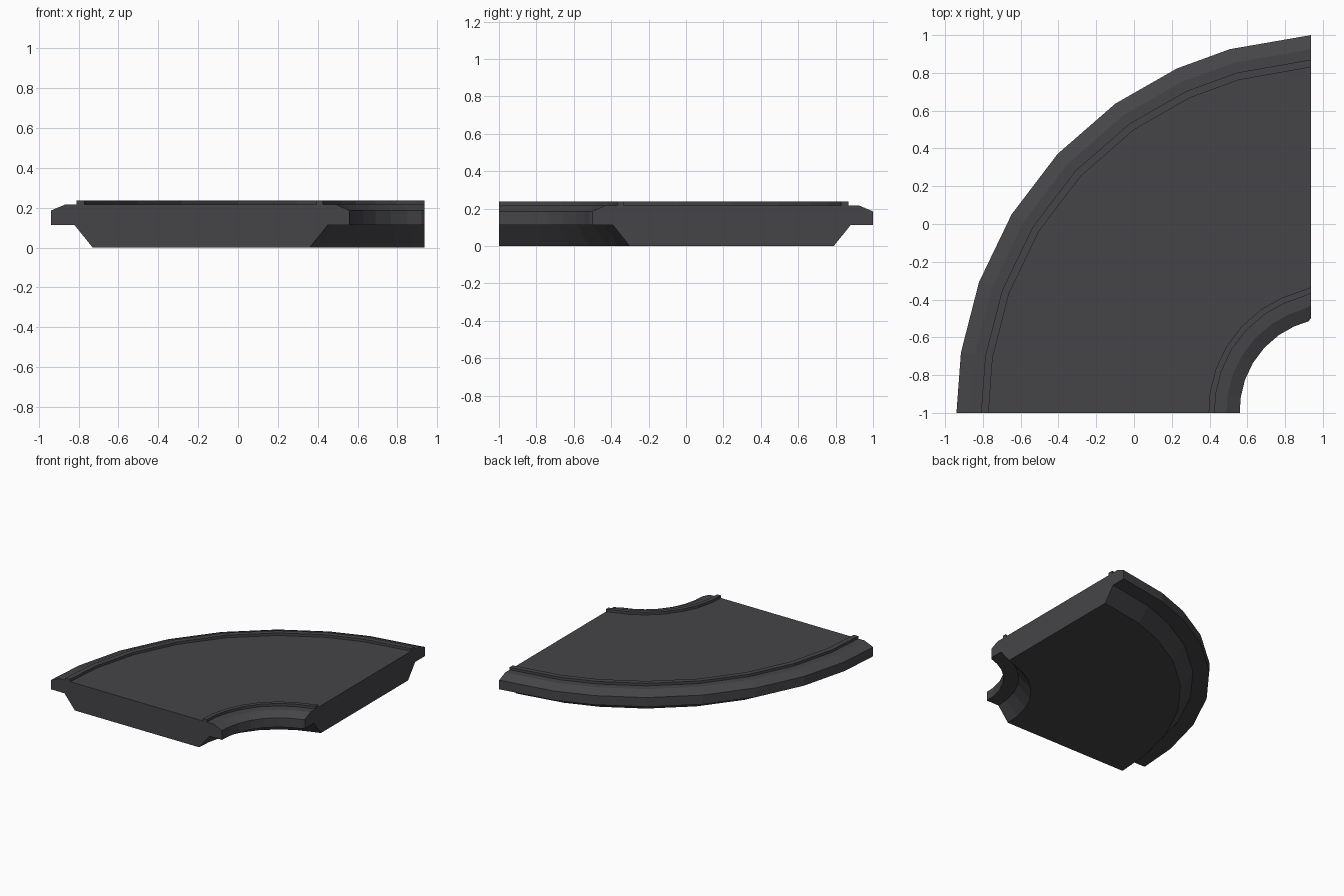
import bpy, bmesh, math

if "Cube" in bpy.data.objects:
    bpy.data.objects.remove(bpy.data.objects["Cube"])

# Centre of the curve and the straight cut that ends it on the right
CX, CY, END_X = 1.06, -1.0, 0.937

# Cross-section (radius, height): deck with kerbs, side ledges and bevelled base
PROFILE = [
    (2.00, 0.112), (2.00, 0.185), (1.925, 0.217), (1.87, 0.217),
    (1.87, 0.237), (1.83, 0.237), (1.83, 0.217),
    (0.665, 0.217), (0.665, 0.237), (0.633, 0.237), (0.633, 0.217),
    (0.57, 0.217), (0.50, 0.185), (0.50, 0.112), (0.61, 0.112),
    (0.70, 0.0), (1.79, 0.0), (1.88, 0.112),
]
# Sweep angles of the flat-sided curve
ANGLES = [0, 9.2, 20.2, 31.6, 43.1, 54.7, 65.4, 74]


def station(i):
    """Position function of radius for one section of the sweep."""
    if i == len(ANGLES):
        return lambda r: (END_X, CY + r)
    a = math.radians(ANGLES[i])
    swell = 0.006 * math.sin(2 * a)
    return lambda r: (CX - (r + swell) * math.cos(a), CY + (r + swell) * math.sin(a))


def sweep(name, profile, material):
    bm = bmesh.new()
    rings = []
    for i in range(len(ANGLES) + 1):
        pos = station(i)
        rings.append([bm.verts.new((*pos(r), z)) for r, z in profile])
    n = len(profile)
    for a, b in zip(rings, rings[1:]):
        for k in range(n):
            j = (k + 1) % n
            bm.faces.new((a[k], a[j], b[j], b[k]))
    bm.faces.new(rings[0])
    bm.faces.new(rings[-1][::-1])
    bmesh.ops.recalc_face_normals(bm, faces=bm.faces)
    mesh = bpy.data.meshes.new(name)
    bm.to_mesh(mesh)
    bm.free()
    mesh.materials.append(material)
    obj = bpy.data.objects.new(name, mesh)
    bpy.context.collection.objects.link(obj)
    return obj


dark = bpy.data.materials.new("dark_grey")
dark.diffuse_color = (0.06, 0.06, 0.066, 1)
dark.use_nodes = True
dark.node_tree.nodes["Principled BSDF"].inputs["Base Color"].default_value = dark.diffuse_color

# Curved road slab
sweep("curved_road_slab", PROFILE, dark)
